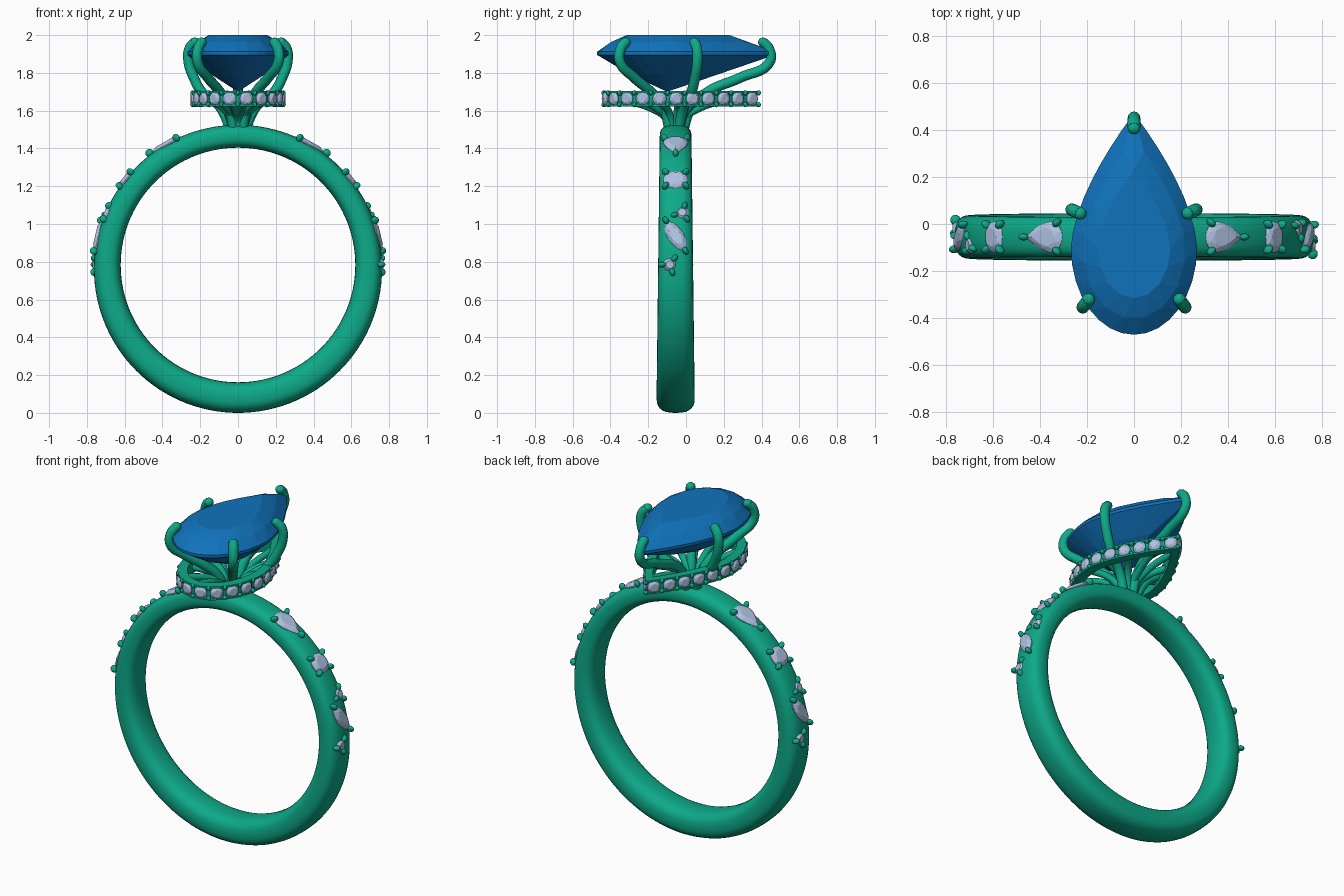
import bpy, bmesh
from math import sin, cos, pi, radians, copysign
from mathutils import Vector, Matrix

if "Cube" in bpy.data.objects:
    bpy.data.objects.remove(bpy.data.objects["Cube"])

YC = -0.055                       # shank centre plane


def material(name, rgb):
    m = bpy.data.materials.new(name)
    m.diffuse_color = (*rgb, 1)
    m.use_nodes = True
    m.node_tree.nodes["Principled BSDF"].inputs["Base Color"].default_value = m.diffuse_color
    return m


METAL = material("green_metal", (0.004, 0.40, 0.25))
BLUE = material("blue_gem", (0.005, 0.17, 0.5))
PALE = material("pale_gem", (0.43, 0.54, 0.77))


def finish(bm, name, mat, smooth=None):
    bmesh.ops.recalc_face_normals(bm, faces=bm.faces)
    me = bpy.data.meshes.new(name)
    bm.to_mesh(me)
    bm.free()
    ob = bpy.data.objects.new(name, me)
    bpy.context.collection.objects.link(ob)
    me.materials.append(mat)
    if smooth:
        bpy.ops.object.select_all(action='DESELECT')
        ob.select_set(True)
        bpy.context.view_layer.objects.active = ob
        bpy.ops.object.shade_smooth_by_angle(angle=radians(smooth))
    return ob


def loft(bm, rings):
    """Closed loop of closed rings."""
    vs = [[bm.verts.new(p) for p in r] for r in rings]
    for i, a in enumerate(vs):
        b = vs[(i + 1) % len(vs)]
        for j in range(len(a)):
            k = (j + 1) % len(a)
            bm.faces.new((a[j], a[k], b[k], b[j]))


def pear(t, a, y0, lo, hi):
    """Pear outline point, t in 0..1, starting at the pointed end (+y)."""
    t = t % 1
    side = 1 if t < 0.5 else -1
    s = 2 * t if t < 0.5 else 2 - 2 * t
    if s < 0.5:
        u = 1 - 2 * s
        return Vector((side * a * (1 - u ** 1.6), y0 + (hi - y0) * u, 0))
    q = (s - 0.5) * pi
    return Vector((side * a * cos(q), y0 - (y0 - lo) * sin(q), 0))


def oval(t, a, b, p=1.0):
    q = 2 * pi * t
    return Vector((a * copysign(abs(sin(q)) ** p, sin(q)), b * cos(q), 0))


def gem(bm, outline, mat4, n, c, table, girdle, culet, size=0.6):
    """Faceted stone: table, crown, girdle and pavilion rings wrapped in a hull."""
    g0, g1 = girdle
    levels = [(size, table, n, 0), ((1 + size) / 2 + .03, g1 + (table - g1) * .58, n, .5),
              (1, g1, 2 * n, 0), (1, g0, 2 * n, 0),
              (.55, g0 + (culet - g0) * .52, n, .5)]
    vs = [bm.verts.new(mat4 @ Vector((c[0], c[1], culet)))]
    for s, z, m, off in levels:
        for i in range(m):
            p = c + (outline((i + off) / m) - c) * s
            vs.append(bm.verts.new(mat4 @ Vector((p.x, p.y, z))))
    res = bmesh.ops.convex_hull(bm, input=vs)
    dead = [v for v in res["geom_interior"] if isinstance(v, bmesh.types.BMVert)]
    bmesh.ops.delete(bm, geom=dead, context='VERTS')


def bead(bm, mat4, scale):
    bmesh.ops.create_uvsphere(bm, u_segments=12, v_segments=8, radius=1,
                              matrix=mat4 @ Matrix.Diagonal((*scale, 1)))


def tube(name, pts, r, taper=1.0):
    cu = bpy.data.curves.new(name, 'CURVE')
    cu.dimensions = '3D'
    cu.bevel_depth, cu.bevel_resolution = r, 4
    cu.resolution_u, cu.use_fill_caps = 8, True
    sp = cu.splines.new('BEZIER')
    sp.bezier_points.add(len(pts) - 1)
    for i, (bp, p) in enumerate(zip(sp.bezier_points, pts)):
        bp.co = p
        bp.handle_left_type = bp.handle_right_type = 'AUTO'
        bp.radius = taper + (1 - taper) * i / (len(pts) - 1)
    cu.materials.append(METAL)
    ob = bpy.data.objects.new(name, cu)
    bpy.context.collection.objects.link(ob)
    bpy.ops.object.select_all(action='DESELECT')
    ob.select_set(True)
    bpy.context.view_layer.objects.active = ob
    bpy.ops.object.convert(target='MESH')
    bpy.ops.object.shade_smooth_by_angle(angle=radians(50))


# Shank: comfort-fit band, thicker and wider at the bottom
bm = bmesh.new()
rings = []
for i in range(120):
    th = 2 * pi * i / 120
    n = Vector((cos(th), 0, sin(th)))
    out = Vector((0, YC, 0.7625)) + n * 0.7625
    inn = Vector((0, YC, 0.783)) + n * 0.621
    mid, half = (out + inn) / 2, (out - inn) / 2
    w = 0.0925 - 0.0085 * sin(th)
    ring = []
    for j in range(28):
        c, s = cos(2 * pi * j / 28), sin(2 * pi * j / 28)
        ring.append(mid + half * copysign(abs(c) ** .75, c)
                    + Vector((0, w * copysign(abs(s) ** .75, s), 0)))
    rings.append(ring)
loft(bm, rings)
finish(bm, "shank", METAL, 60)

# Centre stone
bm = bmesh.new()
gem(bm, lambda t: pear(t, .268, -.1, -.47, .47), Matrix(), 16,
    Vector((0, -.1, 0)), 2.0, (1.895, 1.912), 1.70, .58)
finish(bm, "centre_stone", BLUE)

# Halo band: pear-shaped wall with top and bottom rails
bm = bmesh.new()
profile = [(-.055, 1.622), (0, 1.622), (0, 1.634), (-.014, 1.638),
           (-.014, 1.69), (0, 1.694), (0, 1.705), (-.055, 1.705)]
rings = []
for i in range(72):
    t = i / 72
    rings.append([])
    for d, z in profile:
        p = pear(t, .243 + d, -.1, -.438 - d, .392 + d * 1.3)
        rings[-1].append((p.x, p.y, z))
loft(bm, rings)
finish(bm, "halo_band", METAL, 30)

# Halo stones evenly spaced along the outline, with beads between them
path = [pear(i / 720, .236, -.1, -.431, .385) for i in range(721)]
dist = [0]
for a, b in zip(path, path[1:]):
    dist.append(dist[-1] + (b - a).length)


def along(f):
    k = min(range(1, 720), key=lambda i: abs(dist[i] - f * dist[-1]))
    tan = (path[k + 1] - path[k - 1]).normalized()
    n = Vector((-tan.y, tan.x, 0))
    if n.dot(path[k] - Vector((0, -.1, 0))) < 0:
        n = -n
    z = Vector((0, 0, 1))
    m = Matrix((z.cross(n), z, n)).transposed().to_4x4()
    m.translation = path[k] + Vector((0, 0, 1.663))
    return m


gems, beads = bmesh.new(), bmesh.new()
N = 22
for i in range(N):
    gem(gems, lambda t: oval(t, .037, .037), along((i + .5) / N), 8,
        Vector((0, 0, 0)), .016, (-.002, .002), -.03)
    for z in (-.031, .031):
        m = along(max(i, .03) / N)
        bead(beads, m @ Matrix.Translation((0, z, .003)), (.011, .014, .014))
finish(gems, "halo_stones", PALE)
finish(beads, "halo_beads", METAL, 60)

# Basket ribs fanning from the shank to the halo
C = Vector((0, YC, 0))
for i in range(12):
    g = pear((i + .5) / 12, .205, -.1, -.4, .34) - C
    d = g.normalized()
    tube("basket_rib", [C + d * r + Vector((0, 0, z)) for r, z in (
        (.038, 1.48), (.045, 1.55), (max(.07, g.length * .4), 1.615),
        (g.length, 1.665))], .02)

# Five claws gripping the centre stone
for x, y, f in ((.24, .05, .8), (-.24, .05, .8), (.2, -.33, .48), (-.2, -.33, .48), (0, .42, .36)):
    g = Vector((x, y, 0)) - C
    L, d = g.length, g.normalized()
    steps = [(.035, 1.48), (L * f * .5, 1.62), (L * f, 1.70), (L * (f + 1) / 2 + .02, 1.775),
             (L + .024, 1.86), (L + .018, 1.93), (L - .012, 1.963)]
    pts = [C + d * r + Vector((0, 0, z)) for r, z in steps]
    tube("claw", pts, .027)
    bm = bmesh.new()
    bead(bm, Matrix.Translation(pts[-1]), (.027, .027, .024))
    finish(bm, "claw_tip", METAL, 60)

# Shank stones: (angle, y offset, roll, outline, claw positions as outline fractions)
small = lambda t: oval(t, .036, .036)
SET = [
    (60.5, 0, 180, lambda t: pear(t, .066, -.02, -.08, .10), (0, .34, .66)),
    (38.5, 0, 0, lambda t: oval(t, .066, .058, .8), (.12, .38, .62, .88)),
    (23, .035, 0, small, (.05, .4, .7)),
    (13.3, 0, 32, lambda t: oval(t, .043, .092, 1.25), (0, .5)),
    (1.7, -.03, 0, small, (.1, .45, .75)),
]
gems, beads = bmesh.new(), bmesh.new()
for turn in (0, pi):
    spin = Matrix.Translation(C) @ Matrix.Rotation(turn, 4, 'Z')
    for ang, dy, roll, shape, claws in SET:
        th = radians(ang)
        n = Vector((cos(th), 0, sin(th)))
        up = Vector((-sin(th), 0, cos(th)))
        m = Matrix((Vector((0, 1, 0)), up, n)).transposed().to_4x4()
        drop = .006 + abs(dy) * .2
        m.translation = n * (.7625 - drop) + Vector((0, dy, .7625))
        m = spin @ m @ Matrix.Rotation(radians(roll), 4, 'Z')
        gem(gems, shape, m, 8, Vector((0, 0, 0)), .02, (-.003, .003), -.045)
        for t in claws:
            p = shape(t)
            turn_in = Vector((0, 1, 0)).rotation_difference(p.normalized()).to_matrix().to_4x4()
            if p.y < -.99 * p.length:
                turn_in = Matrix.Rotation(pi, 4, 'Z')
            bead(beads, m @ Matrix.Translation(p) @ turn_in
                 @ Matrix.Translation((0, .006, .008)), (.015, .022, .022))
finish(gems, "shank_stones", PALE)
finish(beads, "shank_claws", METAL, 60)
